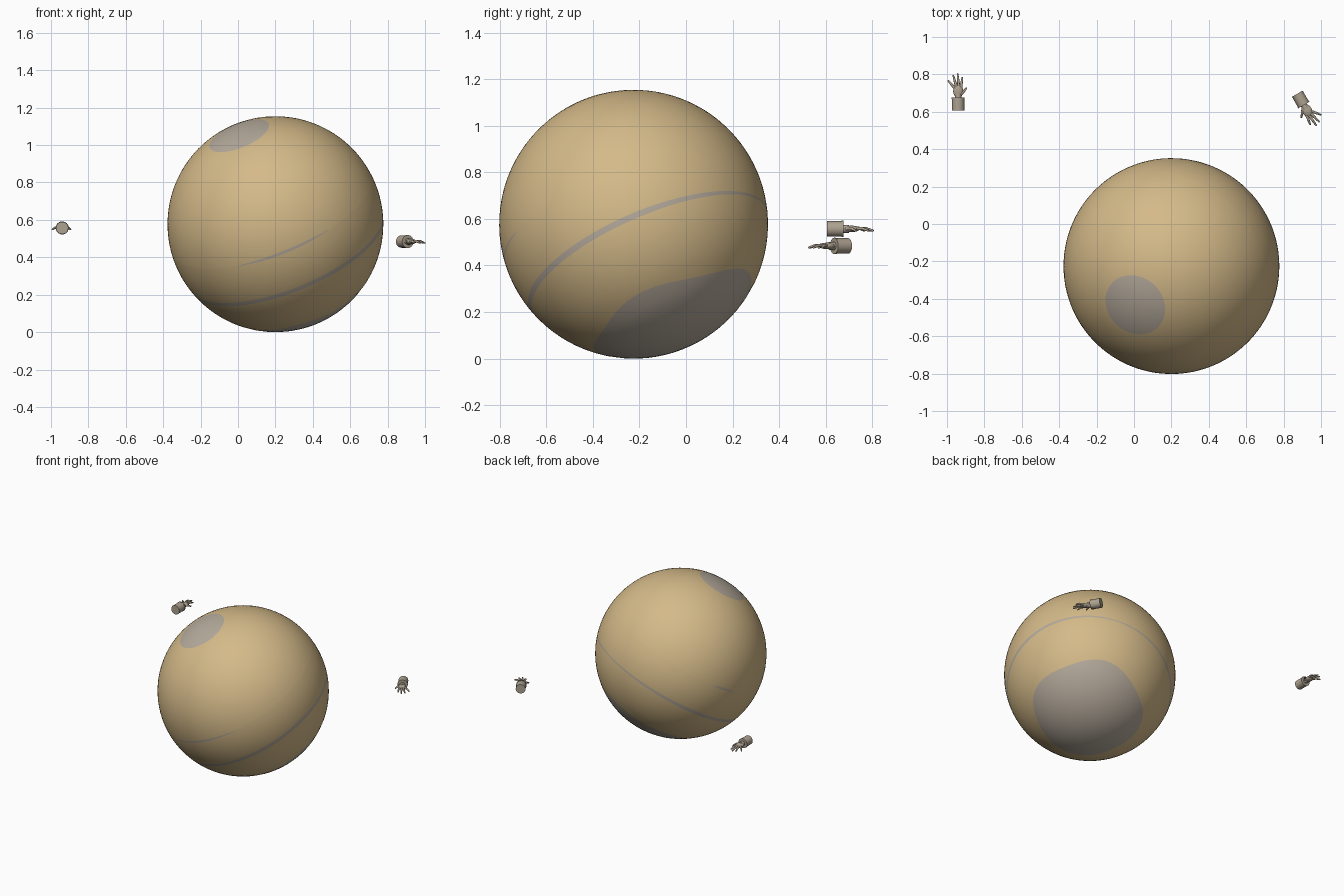
import bpy, bmesh, math
from mathutils import Vector, Matrix

if "Cube" in bpy.data.objects:
    bpy.data.objects.remove(bpy.data.objects["Cube"], do_unlink=True)


def material(name, rgb):
    m = bpy.data.materials.new(name)
    m.use_nodes = True
    m.diffuse_color = (*rgb, 1)
    bsdf = m.node_tree.nodes["Principled BSDF"]
    bsdf.inputs["Base Color"].default_value = (*rgb, 1)
    bsdf.inputs["Roughness"].default_value = 0.8
    return m


TAN = material("sand tan", (0.66, 0.49, 0.25))
GREY = material("warm grey", (0.46, 0.40, 0.33))
GLOVE = material("glove beige", (0.42, 0.36, 0.28))


def make_object(name, bm, mats, matrix=None):
    bmesh.ops.recalc_face_normals(bm, faces=bm.faces)
    me = bpy.data.meshes.new(name)
    bm.to_mesh(me)
    bm.free()
    for m in mats:
        me.materials.append(m)
    ob = bpy.data.objects.new(name, me)
    bpy.context.collection.objects.link(ob)
    if matrix:
        ob.matrix_world = matrix
    bpy.ops.object.select_all(action='DESELECT')
    ob.select_set(True)
    bpy.context.view_layer.objects.active = ob
    bpy.ops.object.shade_smooth_by_angle(angle=math.radians(45))
    return ob


# Globe, turned about a tilted pole so caps and bands follow its rings
RADIUS, SEGMENTS = 0.577, 128
CENTRE = Vector((0.2, -0.225, 0.577))
TILT = Vector((-0.35, -0.375, 0.857)).to_track_quat('Z', 'Y')


def longitude(x, y, z):
    v = TILT.inverted() @ Vector((x, y, z))
    return math.atan2(v.y, v.x)


def gap(a, b):
    return abs((a - b + math.pi) % (2 * math.pi) - math.pi)


THIN = longitude(0.2, 0.5, 0.1)
CORNER = longitude(0.49, 0.02, -0.3)
STREAKS = [(longitude(0.05, -0.55, -0.15), 0.48),
           (longitude(-0.52, 0.23, -0.02), 0.16)]


def band_half(a):
    return 0.008 + 0.015 * min(1, gap(a, THIN) / 1.2)


def streak_half(a):
    return 0.002 + 0.012 * max(0, *(1 - (gap(a, c) / w) ** 2 for c, w in STREAKS))


def in_streak(a):
    return any(gap(a, c) < w for c, w in STREAKS)


def south_edge(a):
    return math.pi - 0.685 - 0.026 * math.cos(4 * (a - CORNER))


def steady(t):
    return lambda a: t


def steps(start, end, n):
    return [steady(start + (end - start) * i / n) for i in range(1, n)]


# Each ring gives its polar angle, and the kind of strip that starts there
rings = [(steady(t), "cap") for t in (0.07, 0.14, 0.22)]
rings += [(steady(0.3), "body")]
rings += [(r, "body") for r in steps(0.3, 1.46, 18)]
rings += [(lambda a: 1.46 - streak_half(a), "streak"),
          (lambda a: 1.46 + streak_half(a), "body")]
rings += [(r, "body") for r in steps(1.46, 1.873, 7)]
rings += [(lambda a: 1.873 - band_half(a), "band"),
          (lambda a: 1.873 + band_half(a), "body")]
rings += [(r, "body") for r in steps(1.873, 2.42, 9)]
rings += [(south_edge, "cap")]
rings += [(r, "cap") for r in steps(2.5, math.pi, 10)]

bm = bmesh.new()
angles = [2 * math.pi * i / SEGMENTS for i in range(SEGMENTS)]
rows = []
for polar, kind in rings:
    row = []
    for a in angles:
        t = polar(a)
        row.append(bm.verts.new(RADIUS * Vector((math.sin(t) * math.cos(a),
                                                 math.sin(t) * math.sin(a),
                                                 math.cos(t)))))
    rows.append(row)
north = bm.verts.new((0, 0, RADIUS))
south = bm.verts.new((0, 0, -RADIUS))
for i in range(SEGMENTS):
    j = (i + 1) % SEGMENTS
    middle = angles[i] + math.pi / SEGMENTS
    bm.faces.new((north, rows[0][i], rows[0][j])).material_index = 1
    bm.faces.new((south, rows[-1][j], rows[-1][i])).material_index = 1
    for k in range(len(rows) - 1):
        f = bm.faces.new((rows[k][i], rows[k + 1][i], rows[k + 1][j], rows[k][j]))
        kind = rings[k][1]
        painted = kind in ("cap", "band") or (kind == "streak" and in_streak(middle))
        f.material_index = 1 if painted else 0
make_object("globe", bm, [TAN, GREY],
            Matrix.Translation(CENTRE) @ TILT.to_matrix().to_4x4())


# Floating gloved hands, fingers along local +y
def rod(bm, a, b, r1, r2, sides=12):
    a, b = Vector(a), Vector(b)
    turn = (b - a).to_track_quat('Z', 'Y').to_matrix().to_4x4()
    bmesh.ops.create_cone(bm, cap_ends=True, segments=sides, radius1=r1, radius2=r2,
                          depth=(b - a).length,
                          matrix=Matrix.Translation((a + b) / 2) @ turn)


def ball(bm, centre, size):
    bmesh.ops.create_uvsphere(bm, u_segments=16, v_segments=10, radius=1,
                              matrix=Matrix.Translation(centre)
                              @ Matrix.Diagonal((*size, 1)))


# Knuckle and tip of each digit, as (x, y) on the palm plane
DIGITS = [((-0.021, 0.088), (-0.052, 0.125)),
          ((-0.010, 0.096), (-0.026, 0.153)),
          ((0.003, 0.098), (-0.003, 0.162)),
          ((0.015, 0.092), (0.022, 0.142)),
          ((0.018, 0.055), (0.044, 0.086))]


def hand(side, place, degrees):
    matrix = Matrix.Translation(place) @ Matrix.Rotation(math.radians(degrees), 4, 'Z')
    bm = bmesh.new()
    rod(bm, (0, -0.034, 0), (0, 0.032, 0), 0.033, 0.033, 24)
    rod(bm, (0, 0.028, 0), (0, 0.036, 0), 0.035, 0.035, 24)
    make_object(side + "_cuff", bm, [GLOVE], matrix)

    bm = bmesh.new()
    rod(bm, (0, 0.03, 0), (0, 0.06, 0), 0.017, 0.017, 16)
    ball(bm, (0, 0.07, 0), (0.027, 0.036, 0.014))
    make_object(side + "_palm", bm, [GLOVE], matrix)

    bm = bmesh.new()
    for knuckle, tip in DIGITS:
        a, c = Vector((*knuckle, 0.002)), Vector((*tip, -0.007))
        b = (a + c) / 2 + Vector((0, 0, 0.004))
        for p, q, r1, r2 in ((a, b, 0.0075, 0.0065), (b, c, 0.0065, 0.0045)):
            rod(bm, p, q, r1, r2)
            ball(bm, q, (r2, r2, r2))
    make_object(side + "_fingers", bm, [GLOVE], matrix)


hand("right_hand", (-0.94, 0.64, 0.557), 0)
hand("left_hand", (0.89, 0.667, 0.484), -150)
